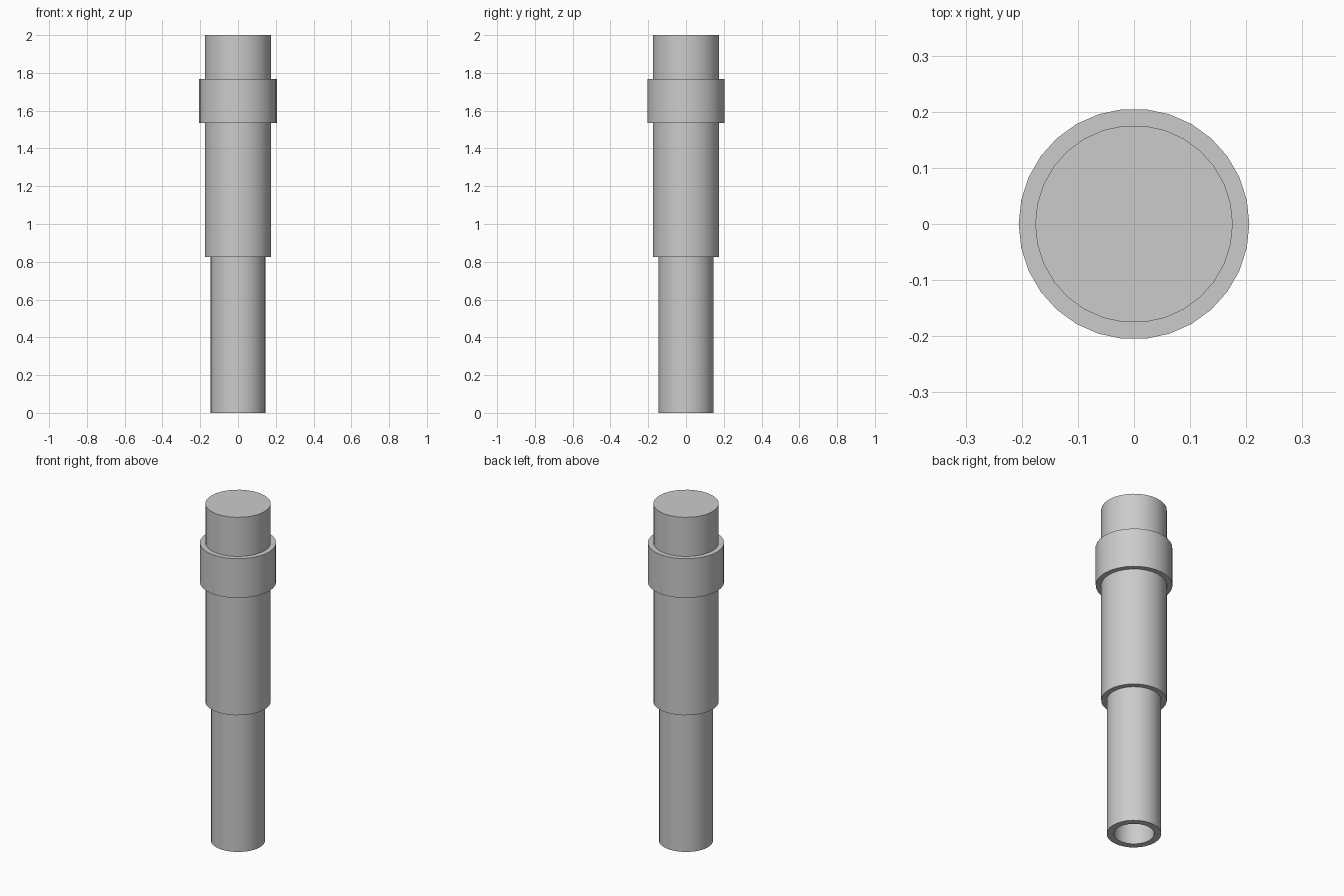
import bpy
import bmesh
from math import tau

cube = bpy.data.objects.get("Cube")
if cube:
    bpy.data.objects.remove(cube, do_unlink=True)

SIDES = 30
COLOUR = (0.6, 0.6, 0.6, 1)

grey = bpy.data.materials.new("light grey")
grey.use_nodes = True
grey.diffuse_color = COLOUR
grey.node_tree.nodes["Principled BSDF"].inputs["Base Color"].default_value = COLOUR


def lathe(name, profile):
    """Revolve (radius, height) points about z; zero radius closes an end."""
    bm = bmesh.new()
    verts = [bm.verts.new((r, 0, z)) for r, z in profile]
    edges = [bm.edges.new(pair) for pair in zip(verts, verts[1:])]
    bmesh.ops.spin(bm, geom=verts + edges, cent=(0, 0, 0), axis=(0, 0, 1),
                   angle=tau, steps=SIDES, use_duplicate=False)
    bmesh.ops.remove_doubles(bm, verts=bm.verts, dist=0.0001)
    bmesh.ops.recalc_face_normals(bm, faces=bm.faces)
    mesh = bpy.data.meshes.new(name)
    bm.to_mesh(mesh)
    bm.free()
    mesh.materials.append(grey)
    obj = bpy.data.objects.new(name, mesh)
    bpy.context.collection.objects.link(obj)
    bpy.ops.object.select_all(action="DESELECT")
    obj.select_set(True)
    bpy.context.view_layer.objects.active = obj
    bpy.ops.object.shade_smooth_by_angle()
    return obj


SHAFT_R, BODY_R, COLLAR_R, BORE_R = 0.146, 0.176, 0.2055, 0.108
STEP_Z, TOP_Z = 0.825, 2.0

# Hollow lower shaft, open at the bottom
lathe("lower_shaft", [(0, STEP_Z), (BORE_R, STEP_Z), (BORE_R, 0),
                      (SHAFT_R, 0), (SHAFT_R, STEP_Z + 0.02), (0, STEP_Z + 0.02)])

# Solid upper body with a flat top
lathe("upper_body", [(0, STEP_Z), (BODY_R, STEP_Z), (BODY_R, TOP_Z), (0, TOP_Z)])

# Collar band around the body
lathe("collar", [(BODY_R - 0.01, 1.535), (COLLAR_R, 1.535), (COLLAR_R, 1.768),
                 (BODY_R - 0.01, 1.768), (BODY_R - 0.01, 1.535)])
